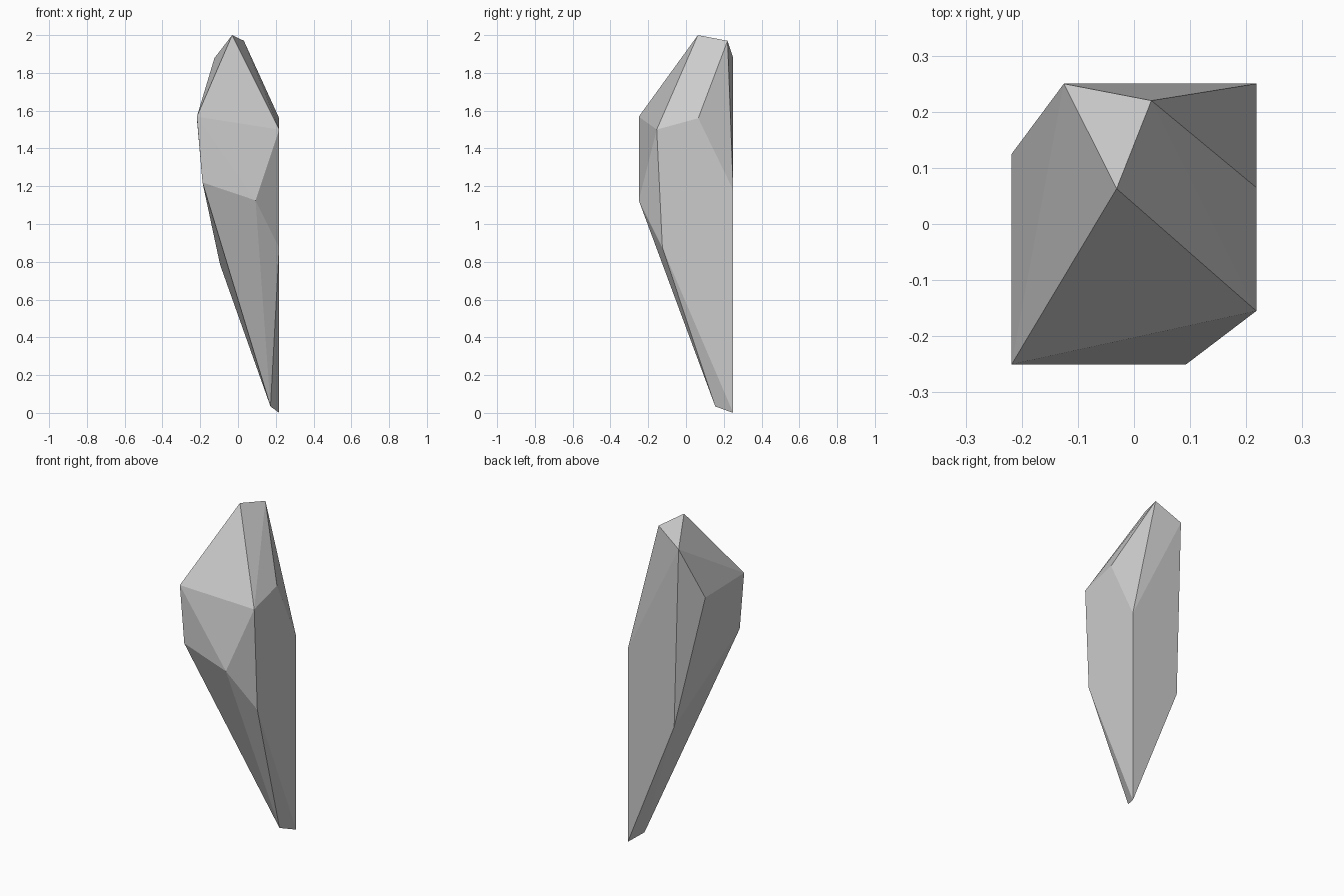
import bpy, bmesh

# Faceted crystal shard: convex hull around its corner points
top = [(-0.031, 0.063, 2.0), (0.031, 0.22, 1.97), (-0.125, 0.25, 1.878)]
shoulder = [(-0.218, -0.25, 1.568), (0.218, -0.155, 1.5), (0.218, 0.065, 1.56),
            (0.218, 0.25, 1.18), (-0.218, 0.125, 1.56)]
waist = [(-0.188, -0.25, 1.22), (0.093, -0.25, 1.125), (0.218, -0.125, 0.875),
         (-0.095, 0.25, 0.785)]
tip = [(0.172, 0.155, 0.034), (0.218, 0.25, 0.0)]

bm = bmesh.new()
for p in top + shoulder + waist + tip:
    bm.verts.new(p)
bmesh.ops.convex_hull(bm, input=bm.verts[:])
bmesh.ops.recalc_face_normals(bm, faces=bm.faces[:])

mesh = bpy.data.meshes.new("crystal_shard")
bm.to_mesh(mesh)
bm.free()
bpy.context.collection.objects.link(bpy.data.objects.new("crystal_shard", mesh))
